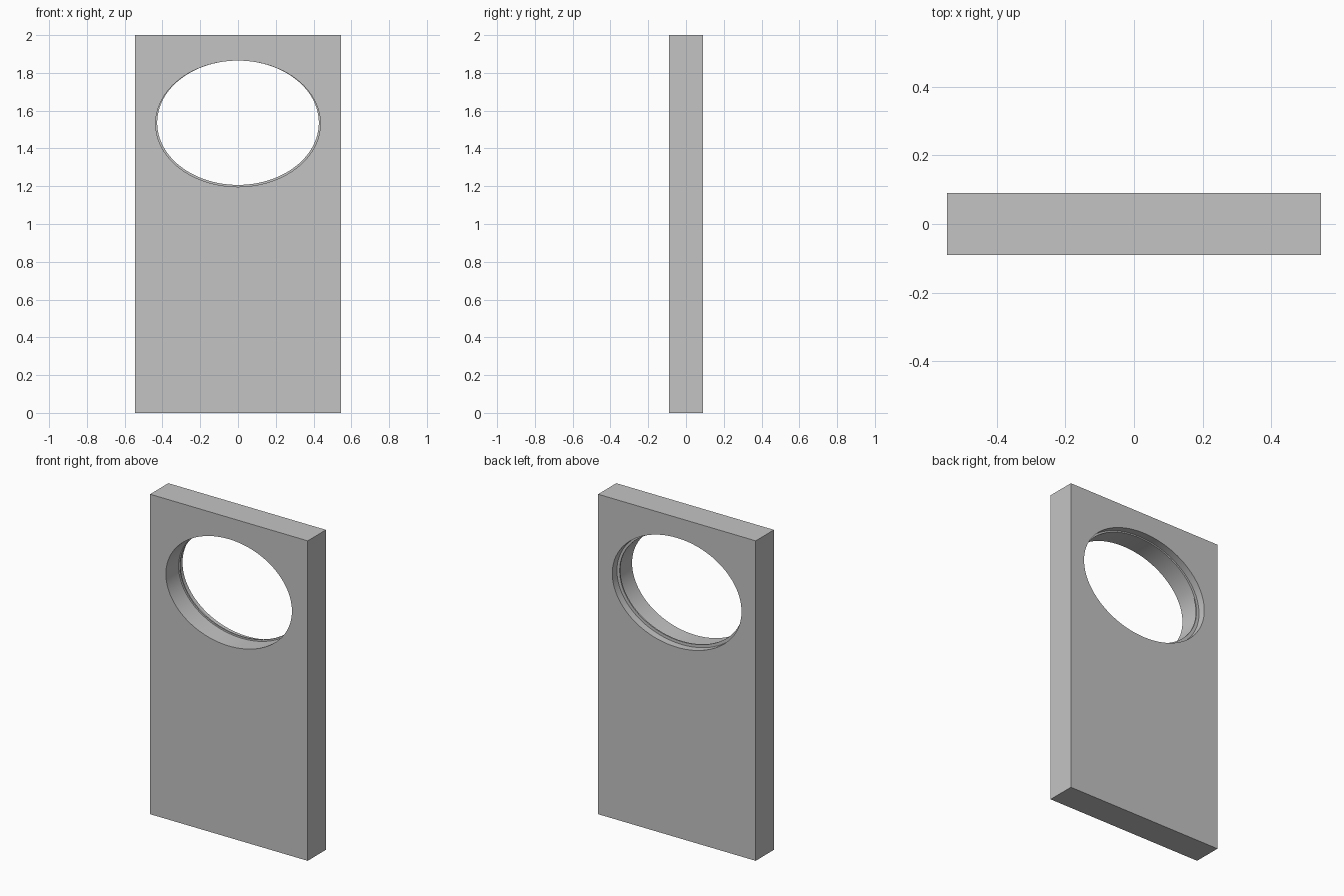
import bpy
import bmesh
from math import cos, sin, pi

cube = bpy.data.objects.get("Cube")
if cube:
    bpy.data.objects.remove(cube, do_unlink=True)

HALF_W, HALF_D, HEIGHT = 0.545, 0.09, 2.0
SIDES = 96

grey = bpy.data.materials.new("plain_grey")
grey.use_nodes = True
colour = (0.55, 0.55, 0.55, 1)
grey.diffuse_color = colour
grey.node_tree.nodes["Principled BSDF"].inputs["Base Color"].default_value = colour

bm = bmesh.new()


def ring(y, rx, rz, cz):
    """Oval loop of vertices at depth y."""
    return [bm.verts.new((rx * cos(2 * pi * i / SIDES), y, cz + rz * sin(2 * pi * i / SIDES)))
            for i in range(SIDES)]


def outline(y):
    """Rectangular border of the panel at depth y."""
    return [bm.verts.new((x, y, z)) for x, z in
            ((-HALF_W, 0), (HALF_W, 0), (HALF_W, HEIGHT), (-HALF_W, HEIGHT))]


def bridge(a, b):
    """Quads between two loops of equal length."""
    n = len(a)
    for i in range(n):
        bm.faces.new((a[i], a[(i + 1) % n], b[(i + 1) % n], b[i]))


def loop_edges(loop):
    edges = []
    for i, v in enumerate(loop):
        w = loop[(i + 1) % len(loop)]
        edges.append(bm.edges.get((v, w)) or bm.edges.new((v, w)))
    return edges


# Outer sides of the panel
front, back = outline(-HALF_D), outline(HALF_D)
bridge(front, back)

# Oval opening: front bore, thin raised ridge, wider rear rebate
rings = [ring(*r) for r in (
    (-HALF_D, 0.436, 0.334, 1.531),
    (0.036, 0.436, 0.334, 1.531),
    (0.036, 0.428, 0.329, 1.536),
    (0.044, 0.428, 0.329, 1.536),
    (0.044, 0.447, 0.342, 1.531),
    (HALF_D, 0.447, 0.342, 1.531))]
for a, b in zip(rings, rings[1:]):
    bridge(a, b)

# Front and back faces around the opening
for border, hole in ((front, rings[0]), (back, rings[-1])):
    bmesh.ops.triangle_fill(bm, use_beauty=True, edges=loop_edges(border) + loop_edges(hole))

bmesh.ops.recalc_face_normals(bm, faces=bm.faces[:])
mesh = bpy.data.meshes.new("panel_with_oval_opening")
bm.to_mesh(mesh)
bm.free()
mesh.materials.append(grey)

panel = bpy.data.objects.new("panel_with_oval_opening", mesh)
bpy.context.collection.objects.link(panel)
bpy.ops.object.select_all(action="DESELECT")
panel.select_set(True)
bpy.context.view_layer.objects.active = panel
bpy.ops.object.shade_smooth_by_angle(angle=pi / 6)
